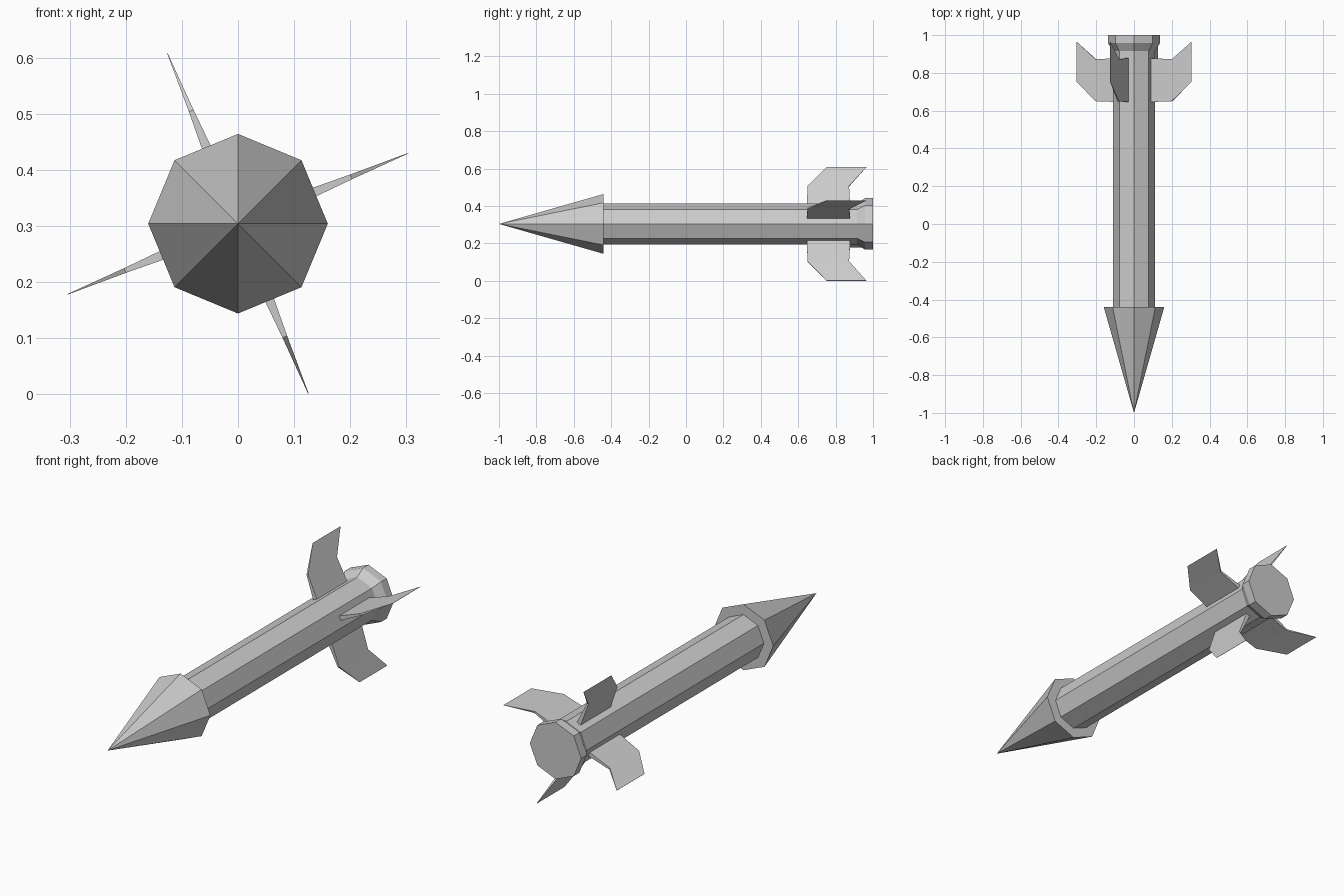
import bpy, bmesh
from math import sin, cos, pi, radians
from mathutils import Matrix, Vector

if "Cube" in bpy.data.objects:
    bpy.data.objects.remove(bpy.data.objects["Cube"])

SIDES = 8
AXIS_Z = 0.304


def make_object(name, bm):
    bmesh.ops.remove_doubles(bm, verts=bm.verts, dist=1e-5)
    bmesh.ops.recalc_face_normals(bm, faces=bm.faces)
    mesh = bpy.data.meshes.new(name)
    bm.to_mesh(mesh)
    bm.free()
    obj = bpy.data.objects.new(name, mesh)
    bpy.context.collection.objects.link(obj)
    obj.location.z = AXIS_Z
    return obj


def octagon_loft(name, profile, cap_end=False):
    """Eight-sided solid along y from (y, radius) pairs."""
    bm = bmesh.new()
    rings = []
    for y, r in profile:
        if r == 0:
            rings.append([bm.verts.new((0, y, 0))])
        else:
            rings.append([bm.verts.new((r * cos(2 * pi * i / SIDES), y,
                                        r * sin(2 * pi * i / SIDES)))
                          for i in range(SIDES)])
    for a, b in zip(rings, rings[1:]):
        for i in range(SIDES):
            j = (i + 1) % SIDES
            if len(a) == 1:
                bm.faces.new((a[0], b[i], b[j]))
            else:
                bm.faces.new((a[i], a[j], b[j], b[i]))
    if cap_end:
        bm.faces.new(rings[-1])
    return make_object(name, bm)


def fin(name, angle):
    """Swept fin tapering to a knife edge; rows are (radius, y front, y back, half thickness)."""
    rows = [(0.095, 0.646, 0.878, 0.011),
            (0.218, 0.650, 0.872, 0.0045),
            (0.329, 0.752, 0.965, 0.0005)]
    bm = bmesh.new()
    loops = [[bm.verts.new((r, y0, -t)), bm.verts.new((r, y1, -t)),
              bm.verts.new((r, y1, t)), bm.verts.new((r, y0, t))]
             for r, y0, y1, t in [(r, a, b, t) for r, a, b, t in rows]]
    for a, b in zip(loops, loops[1:]):
        for i in range(4):
            j = (i + 1) % 4
            bm.faces.new((a[i], a[j], b[j], b[i]))
    bm.faces.new(loops[0])
    bm.faces.new(loops[-1])
    bm.transform(Matrix.Rotation(-angle, 4, 'Y'))
    return make_object(name, bm)


# Pointed nose with an overhanging rim
octagon_loft("nose_cone", [(-1.0, 0), (-0.44, 0.16), (-0.44, 0.11)])

# Straight body flaring into the tail collar
octagon_loft("body", [(-0.44, 0.11), (0.915, 0.11)])
octagon_loft("tail_collar", [(0.915, 0.11), (0.957, 0.138), (1.0, 0.138)], cap_end=True)

# Four fins centred on the body's flat sides
for k in range(4):
    fin(f"fin_{k + 1}", radians(22.5 + 90 * k))
